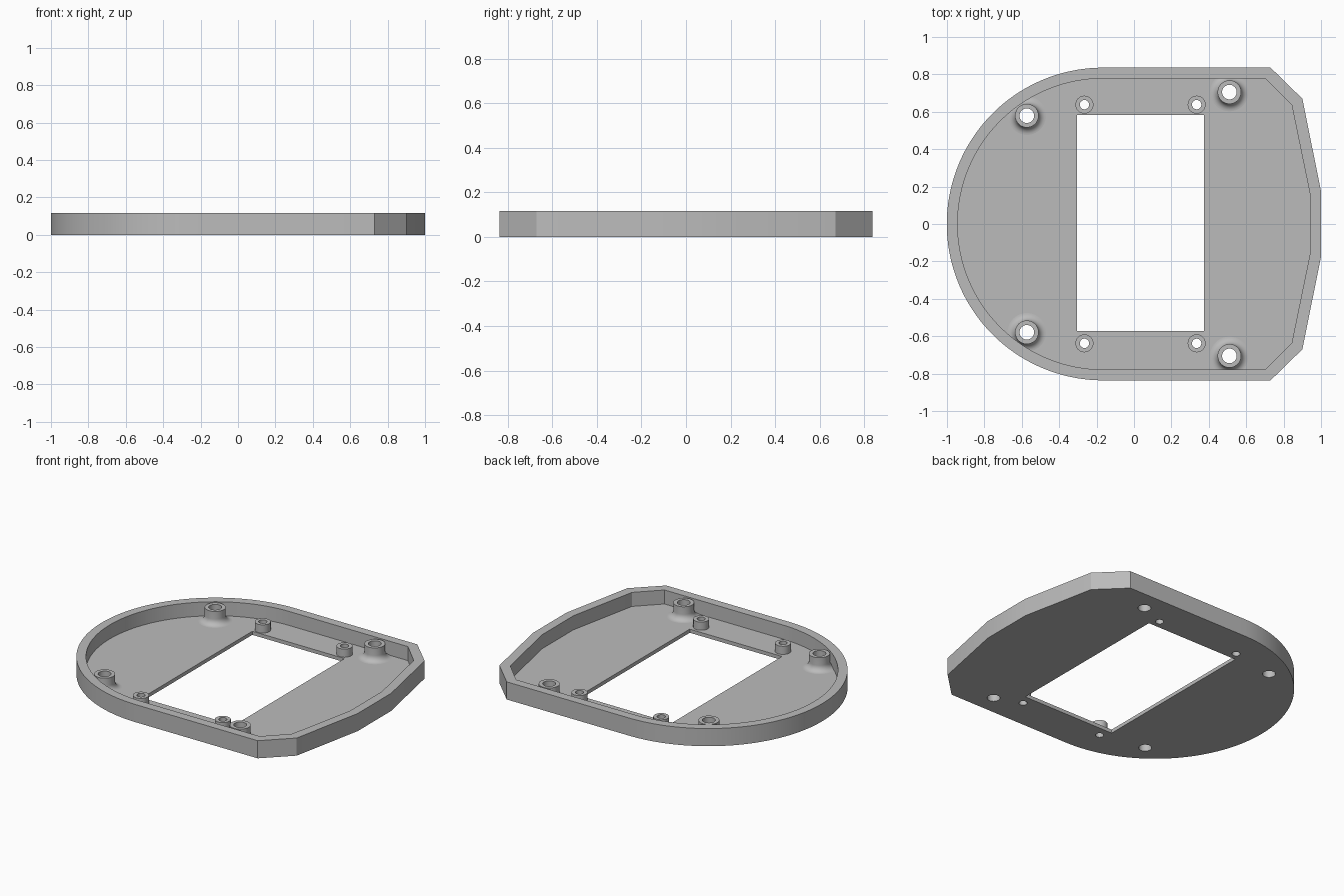
import bpy, bmesh, math

cube = bpy.data.objects.get("Cube")
if cube:
    bpy.data.objects.remove(cube, do_unlink=True)

HEIGHT, FLOOR, WALL = 0.117, 0.024, 0.058
ARC_X, ARC_R = -0.165, 0.836

grey = bpy.data.materials.new("plain grey")
grey.use_nodes = True
colour = (0.5, 0.5, 0.5, 1)
grey.diffuse_color = colour
grey.node_tree.nodes["Principled BSDF"].inputs["Base Color"].default_value = colour


def finish(name, bm):
    bmesh.ops.recalc_face_normals(bm, faces=bm.faces)
    mesh = bpy.data.meshes.new(name)
    bm.to_mesh(mesh)
    bm.free()
    mesh.materials.append(grey)
    obj = bpy.data.objects.new(name, mesh)
    bpy.context.collection.objects.link(obj)
    return obj


def activate(obj):
    bpy.ops.object.select_all(action='DESELECT')
    obj.select_set(True)
    bpy.context.view_layer.objects.active = obj


def prism(bm, points, z0, z1):
    face = bm.faces.new([bm.verts.new((x, y, z0)) for x, y in points])
    result = bmesh.ops.extrude_face_region(bm, geom=[face])
    for v in result["geom"]:
        if isinstance(v, bmesh.types.BMVert):
            v.co.z = z1


def circle(cx, cy, r, n=40):
    return [(cx + r * math.cos(math.tau * i / n), cy + r * math.sin(math.tau * i / n))
            for i in range(n)]


def outline(radius, corners):
    """Half-round end on the left, faceted end on the right."""
    arc = [(ARC_X + radius * math.cos(a), radius * math.sin(a))
           for a in (math.pi * (0.5 + i / 72) for i in range(73))]
    return arc + [(x, -y) for x, y in corners] + corners[::-1]


def cut(target, cutter):
    mod = target.modifiers.new("cut", 'BOOLEAN')
    mod.operation, mod.solver, mod.object = 'DIFFERENCE', 'EXACT', cutter
    activate(target)
    bpy.ops.object.modifier_apply(modifier=mod.name)
    bpy.data.objects.remove(cutter, do_unlink=True)


# Boss positions: name, x, y, outer radius, bore radius, top, base fillet
bosses = []
for side, s in (("back", 1), ("front", -1)):
    bosses += [
        (f"large_boss_{side}_round_end", -0.573, 0.579 * s, 0.063, 0.039, 0.114, 0.04),
        (f"large_boss_{side}_faceted_end", 0.51, 0.705 * s, 0.063, 0.039, 0.114, 0.04),
        (f"small_boss_{side}_round_end", -0.265, 0.638 * s, 0.048, 0.025, 0.078, 0),
        (f"small_boss_{side}_faceted_end", 0.335, 0.638 * s, 0.048, 0.025, 0.078, 0),
    ]

# Tray: solid outline, then hollowed, then pierced
bm = bmesh.new()
prism(bm, outline(ARC_R, [(0.73, ARC_R), (0.9, 0.67), (1, 0.175)]), 0, HEIGHT)
tray = finish("tray", bm)

bm = bmesh.new()
prism(bm, outline(ARC_R - WALL, [(0.702, ARC_R - WALL), (0.843, 0.637), (0.94, 0.165)]),
      FLOOR, HEIGHT + 0.1)
cut(tray, finish("pocket_cutter", bm))

bm = bmesh.new()
prism(bm, [(-0.304, -0.572), (0.373, -0.572), (0.373, 0.584), (-0.304, 0.584)], -0.1, 0.2)
for _, x, y, _, bore, _, _ in bosses:
    prism(bm, circle(x, y, bore), -0.1, 0.2)
cut(tray, finish("opening_cutter", bm))
parts = [tray]

# Bosses: turned tubes with a flared foot on the large ones
for name, x, y, r, bore, top, fillet in bosses:
    profile = [(bore, FLOOR), (bore, top), (r, top)]
    if fillet:
        profile += [(r + fillet * (1 - math.cos(a)), FLOOR + fillet * (1 - math.sin(a)))
                    for a in (math.pi / 2 * i / 8 for i in range(9))]
    else:
        profile.append((r, FLOOR))
    bm = bmesh.new()
    rings = [[bm.verts.new((px, py, z)) for px, py in circle(x, y, radius)]
             for radius, z in profile]
    for a, b in zip(rings, rings[1:]):
        for i in range(len(a)):
            j = (i + 1) % len(a)
            bm.faces.new((a[i], a[j], b[j], b[i]))
    # Outward normals follow from the profile direction
    bmesh.ops.recalc_face_normals(bm, faces=bm.faces)
    bm.normal_update()
    rim = max(bm.faces, key=lambda f: f.calc_center_median().z)
    flip = rim.normal.z < 0
    boss = finish(name, bm)
    if flip:
        boss.data.flip_normals()
    parts.append(boss)

for part in parts:
    activate(part)
    bpy.ops.object.shade_smooth_by_angle(angle=math.radians(25))
